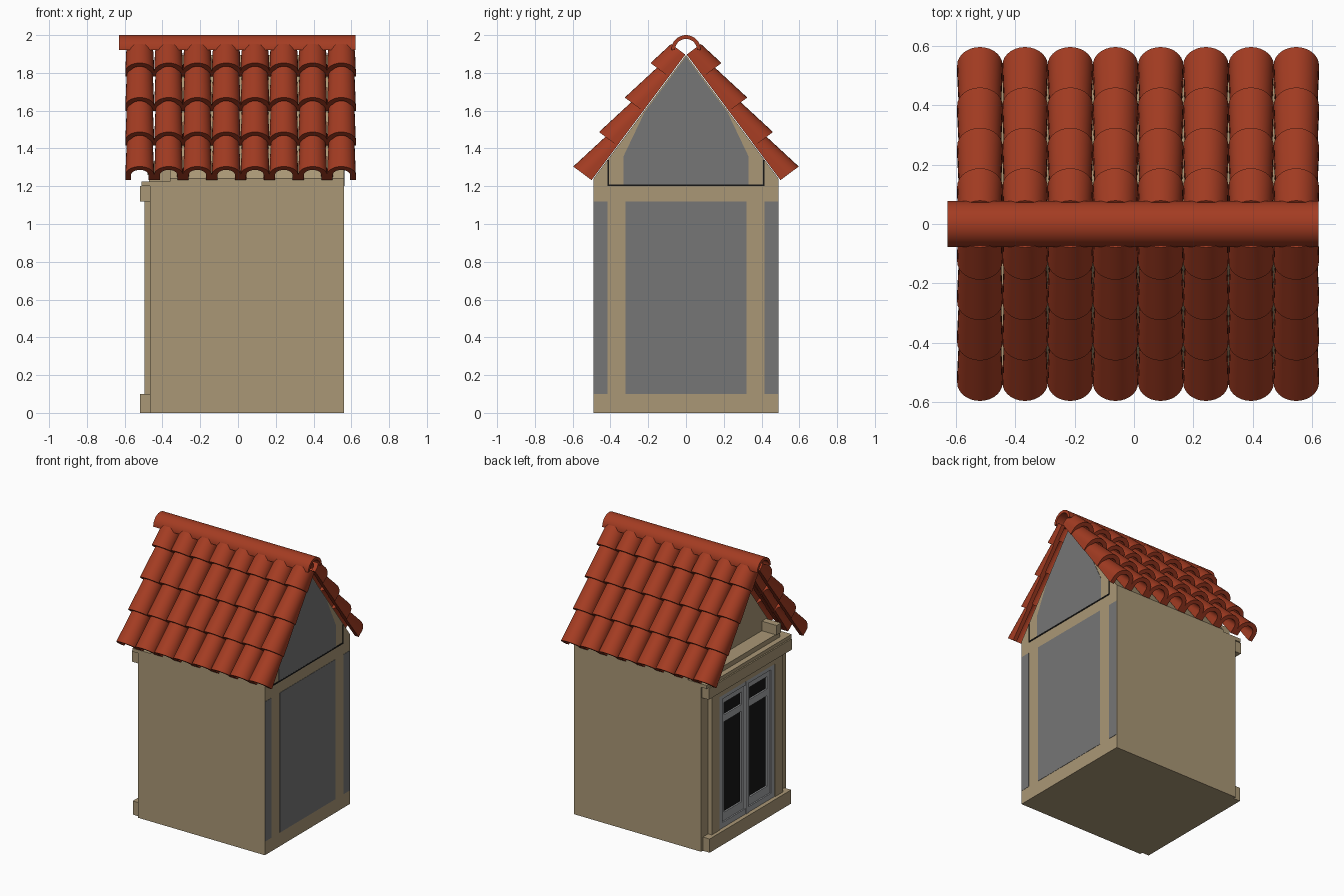
import bpy, bmesh, math
from mathutils import Vector

if "Cube" in bpy.data.objects:
    bpy.data.objects.remove(bpy.data.objects["Cube"])


def material(name, rgb):
    m = bpy.data.materials.new(name)
    m.diffuse_color = (*rgb, 1)
    m.use_nodes = True
    m.node_tree.nodes["Principled BSDF"].inputs["Base Color"].default_value = m.diffuse_color
    return m


TAN = material("plaster", (0.40, 0.31, 0.18))
RED = material("clay", (0.37, 0.045, 0.016))
DARK = material("glass_black", (0.008, 0.008, 0.008))
GREY = material("panel_grey", (0.18, 0.18, 0.18))
FRAME = material("window_grey", (0.36, 0.37, 0.38))


def finish(name, bm, mat, smooth=False):
    bmesh.ops.recalc_face_normals(bm, faces=bm.faces)
    me = bpy.data.meshes.new(name)
    bm.to_mesh(me)
    bm.free()
    me.materials.append(mat)
    ob = bpy.data.objects.new(name, me)
    bpy.context.collection.objects.link(ob)
    if smooth:
        bpy.ops.object.select_all(action='DESELECT')
        ob.select_set(True)
        bpy.context.view_layer.objects.active = ob
        bpy.ops.object.shade_smooth_by_angle(angle=math.radians(35))
    return ob


def loft(bm, a, b):
    """Solid between two matching closed outlines."""
    va, vb = [bm.verts.new(p) for p in a], [bm.verts.new(p) for p in b]
    n = len(va)
    for i in range(n):
        j = (i + 1) % n
        bm.faces.new((va[i], va[j], vb[j], vb[i]))
    bm.faces.new(va)
    bm.faces.new(vb)


def prism(name, pts, x0, x1, mat, smooth=False):
    """Extrude a (y, z) outline along x."""
    bm = bmesh.new()
    loft(bm, [(x0, y, z) for y, z in pts], [(x1, y, z) for y, z in pts])
    return finish(name, bm, mat, smooth)


def box(name, x, y, z, mat):
    return prism(name, [(y[0], z[0]), (y[1], z[0]), (y[1], z[1]), (y[0], z[1])], *x, mat)


# House body, with the gable set back behind the cornice
box("body", (-0.465, 0.56), (-0.49, 0.49), (0, 1.2), TAN)
prism("gable", [(-0.49, 1.2), (0.49, 1.2), (0.49, 1.24), (0, 1.895), (-0.49, 1.24)], -0.36, 0.56, TAN)

# Grey panels on the plain end wall
box("end_panel", (0.55, 0.562), (-0.32, 0.32), (0.1, 1.12), GREY)
prism("gable_panel", [(-0.33, 1.21), (0.33, 1.21), (0.33, 1.36), (0.22, 1.59), (0, 1.885),
                      (-0.22, 1.59), (-0.33, 1.36)], 0.55, 0.562, GREY)
box("gable_joint", (0.55, 0.563), (-0.415, 0.415), (1.2, 1.21), DARK)

# Base, lintel and cornice on the window wall
box("base", (-0.52, -0.46), (-0.47, 0.47), (0, 0.1), TAN)
box("lintel", (-0.52, -0.46), (-0.48, 0.48), (1.12, 1.2), TAN)
box("cornice_low", (-0.51, -0.36), (-0.49, 0.49), (1.2, 1.225), TAN)
box("cornice_high", (-0.47, -0.36), (-0.41, 0.41), (1.225, 1.26), TAN)
box("architrave", (-0.495, -0.46), (-0.41, 0.41), (1.07, 1.12), TAN)

for s, side in ((1, "back"), (-1, "front")):
    box(f"side_panel_{side}", (0.55, 0.562), sorted((0.415 * s, 0.489 * s)), (0.1, 1.12), GREY)
    box(f"joint_{side}", (0.55, 0.563), sorted((0.407 * s, 0.415 * s)), (1.2, 1.34), DARK)
    box(f"pilaster_{side}", (-0.495, -0.46), sorted((0.32 * s, 0.41 * s)), (0.1, 1.07), TAN)
    box(f"cornice_end_{side}", (-0.48, -0.36), sorted((0.36 * s, 0.41 * s)), (1.26, 1.33), TAN)
    # Double window: outer stile, sash stiles, rails
    box(f"jamb_{side}", (-0.49, -0.46), sorted((0.28 * s, 0.32 * s)), (0.1, 1.07), FRAME)
    box(f"sash_outer_{side}", (-0.48, -0.46), sorted((0.25 * s, 0.28 * s)), (0.14, 1.04), FRAME)
    box(f"sash_inner_{side}", (-0.48, -0.46), sorted((0.015 * s, 0.045 * s)), (0.14, 1.04), FRAME)
    for k, z in enumerate(((0.14, 0.2), (0.86, 0.91), (1.0, 1.04))):
        box(f"sash_rail_{side}_{k}", (-0.48, -0.46), sorted((0.045 * s, 0.25 * s)), z, FRAME)
box("window_mullion", (-0.495, -0.46), (-0.015, 0.015), (0.1, 1.07), FRAME)
box("window_sill", (-0.49, -0.46), (-0.28, 0.28), (0.1, 0.14), FRAME)
box("window_head", (-0.49, -0.46), (-0.28, 0.28), (1.04, 1.07), FRAME)
box("glass", (-0.468, -0.46), (-0.28, 0.28), (0.12, 1.05), DARK)


# Roof tiles: tapered barrel shells, wide end down the slope
def arch(w, h, t, n=14):
    """Closed arch outline of half width w, height h, thickness t."""
    def arc(r):
        c = [(r * math.cos(math.pi * i / n), h - w + r * math.sin(math.pi * i / n)) for i in range(n + 1)]
        return [(r, 0)] + c + [(-r, 0)]
    return arc(w) + arc(w - t)[::-1]


SLOPE = Vector((0, -0.598, 0.801))
OUT = Vector((0, 0.801, 0.598))
EAVE = Vector((0, 0.5, 1.232))
STEP, LENGTH = 0.228, 0.27
for s, side in ((1, "back"), (-1, "front")):
    bm = bmesh.new()
    for row in range(4):
        length = min(LENGTH, 0.83 - row * STEP)
        f = length / LENGTH
        for col in range(8):
            x = -0.52 + col * 0.1525

            def ring(d, w, h):
                pts = []
                for u, v in arch(w, h, 0.03):
                    p = EAVE + SLOPE * (row * STEP + d) + OUT * v
                    pts.append((x + u, p.y * s, p.z))
                return pts
            loft(bm, ring(0, 0.0765, 0.121), ring(length, 0.0765 - 0.008 * f, 0.121 - 0.05 * f))
    finish(f"roof_tiles_{side}", bm, RED, True)

# Ridge cap
prism("ridge_cap", [(y, 1.922 + z) for y, z in arch(0.078, 0.078, 0.02, 20)[1:-1]], -0.63, 0.622, RED, True)
